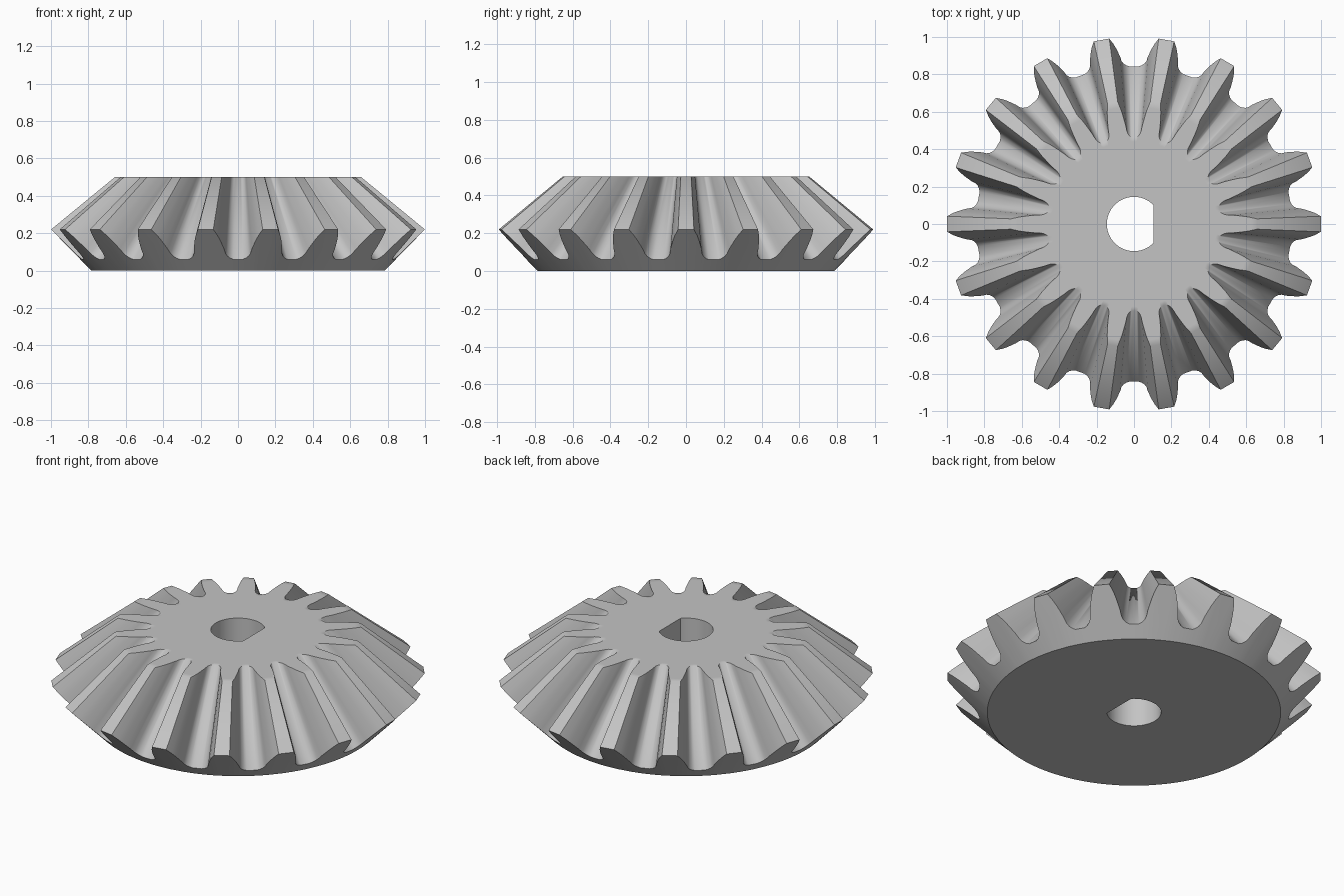
import bpy, bmesh, math

# Remove the default cube only
cube = bpy.data.objects.get("Cube")
if cube:
    bpy.data.objects.remove(cube, do_unlink=True)

TEETH = 18
PITCH = 360 / TEETH
APEX = 1.04           # height where all tooth lines converge
TOP = 0.5
BASE_R, ROOT_R, TIP_R = 0.785, 0.843, 1.0
ROOT_Z, TIP_Z = 0.06, 0.22
BORE_R, BORE_FLAT = 0.145, 0.105

# Half a tooth: (degrees from tooth centre, height from root 0 to tip 1)
half = [(2.4, 1), (3.5, .8), (4.15, .65), (4.7, .5), (5.25, .35),
        (5.6, .2), (6.2, .11), (7.2, .04), (8.3, 0)]
tooth = [(-a, s) for a, s in reversed(half)] + half + [(PITCH / 2, 0)]
outline = [(math.radians(i * PITCH + a), s) for i in range(TEETH) for a, s in tooth]


def polar(r, a, z):
    return (r * math.cos(a), r * math.sin(a), z)


def back_point(a, s):
    return polar(ROOT_R + s * (TIP_R - ROOT_R), a, ROOT_Z + s * (TIP_Z - ROOT_Z))


def top_point(a, s, shrink=1.0):
    # Slide the back outline towards the apex until it meets the top plane
    z = ROOT_Z + s * (TIP_Z - ROOT_Z)
    r = ROOT_R + s * (TIP_R - ROOT_R)
    return polar(shrink * r * (APEX - TOP) / (APEX - z), a, TOP)


def bore_point(a, z):
    c = math.cos(a)
    r = min(BORE_R, BORE_FLAT / c) if c > 0 else BORE_R
    return polar(r, a, z)


# Closed rings, from the bottom of the bore around the outside and back
rings = [
    [bore_point(a, 0) for a, s in outline],
    [polar(BASE_R, a, 0) for a, s in outline],
    [back_point(a, s) for a, s in outline],
    [top_point(a, s) for a, s in outline],
    [top_point(a, s, 0.95) for a, s in outline],
    [bore_point(a, TOP) for a, s in outline],
]

bm = bmesh.new()
loops = [[bm.verts.new(p) for p in ring] for ring in rings]
n = len(outline)
for k, low in enumerate(loops):
    high = loops[(k + 1) % len(loops)]
    for i in range(n):
        j = (i + 1) % n
        bm.faces.new((low[i], low[j], high[j], high[i]))
bmesh.ops.recalc_face_normals(bm, faces=bm.faces)

# Smooth flanks and soft groove ends, crisp edges elsewhere
for f in bm.faces:
    f.smooth = True
for e in bm.edges:
    on_top = all(abs(v.co.z - TOP) < 1e-4 and v.co.xy.length > 0.3 for v in e.verts)
    limit = math.radians(52 if on_top else 35)
    e.smooth = e.calc_face_angle(0) < limit

mesh = bpy.data.meshes.new("bevel_gear")
bm.to_mesh(mesh)
bm.free()
gear = bpy.data.objects.new("bevel_gear", mesh)
bpy.context.collection.objects.link(gear)

# Plain grey metal
mat = bpy.data.materials.new("grey_metal")
mat.use_nodes = True
colour = (0.55, 0.55, 0.55, 1)
mat.diffuse_color = colour
mat.node_tree.nodes["Principled BSDF"].inputs["Base Color"].default_value = colour
mesh.materials.append(mat)
